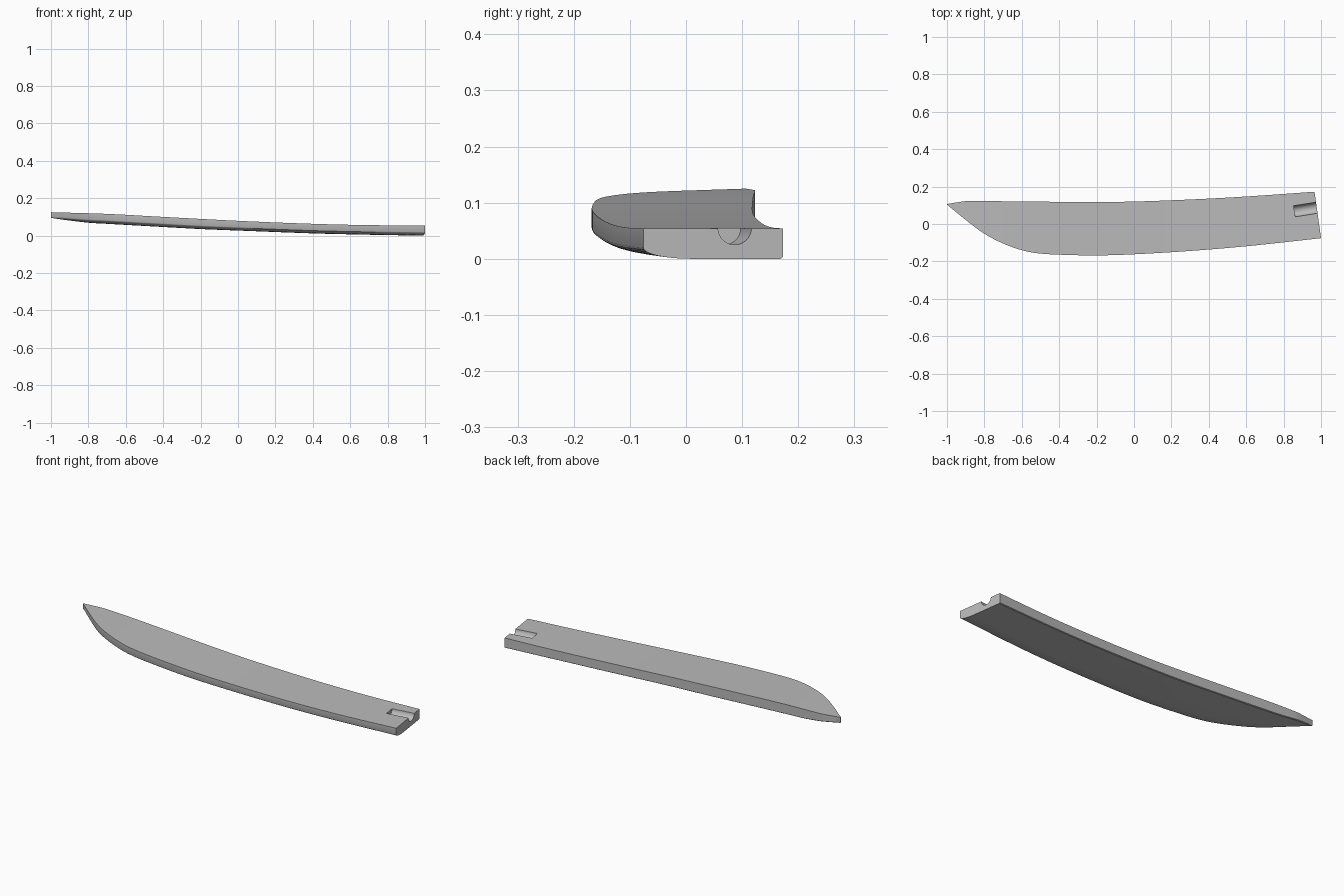
import bpy, bmesh, math

if "Cube" in bpy.data.objects:
    bpy.data.objects.remove(bpy.data.objects["Cube"])

grey = bpy.data.materials.new("plain grey")
grey.use_nodes = True
COL = (0.5, 0.5, 0.5, 1)
grey.diffuse_color = COL
grey.node_tree.nodes["Principled BSDF"].inputs["Base Color"].default_value = COL

# Outline and height curves along the blade: (x, value)
BACK = [(-1, .107), (-.95, .115), (-.89, .123), (-.6, .12), (-.2, .118), (0, .12), (.3, .131), (.6, .147), (1, .175)]
FRONT = [(-1, .104), (-.9, .022), (-.8, -.052), (-.7, -.104), (-.6, -.14), (-.52, -.156), (-.4, -.164),
         (-.2, -.168), (0, -.162), (.3, -.144), (.6, -.119), (1, -.076)]
TOP = [(-1, .125), (-.7, .116), (-.4, .1), (0, .079), (.4, .063), (.7, .056), (1, .054)]
BOTTOM = [(-1, .095), (-.95, .087), (-.8, .069), (-.7, .063), (-.4, .046), (-.2, .035), (0, .027), (.4, .012), (.7, .005), (1, 0)]


def curve(pts, x):
    """Smooth cubic interpolation through the points."""
    x = min(max(x, pts[0][0]), pts[-1][0])
    i = next(k for k in range(len(pts) - 1) if x <= pts[k + 1][0])

    def slope(k):
        a, b = pts[max(k - 1, 0)], pts[min(k + 1, len(pts) - 1)]
        return (b[1] - a[1]) / (b[0] - a[0])
    (x0, y0), (x1, y1) = pts[i], pts[i + 1]
    h = x1 - x0
    t = (x - x0) / h
    return ((2*t**3 - 3*t*t + 1) * y0 + (t**3 - 2*t*t + t) * h * slope(i)
            + (3*t*t - 2*t**3) * y1 + (t**3 - t*t) * h * slope(i + 1))


def section(u):
    """Flat top, upright edges, and a rounded lower front corner."""
    skew = .14 * max(0, u) ** 2
    yf = curve(FRONT, u)
    yb = curve(BACK, u - skew * .25)
    zt, zb = curve(TOP, u), curve(BOTTOM, u)
    wide, h = yb - yf, zt - zb
    r, rz = min(.085, wide * .4), h * .36
    pts = [(yb, zt), (yf, zt)]
    for k in range(9):
        a = math.pi / 2 * k / 8
        pts.append((yf + r * (1 - math.cos(a)), zb + rz * (1 - math.sin(a))))
    pts.append((yb - min(.004, wide * .1), zb))
    pts.append((yb, zb + .003))
    return [(u - skew * (y - yf), y, z) for y, z in pts]


# Blade body lofted from tip to root
bm = bmesh.new()
N = 64
rings = []
for i in range(N + 1):
    t = i / N
    u = -1 + 2 * (t ** 1.25)
    rings.append([bm.verts.new(p) for p in section(u)])
for a, b in zip(rings, rings[1:]):
    for k in range(len(a)):
        j = (k + 1) % len(a)
        bm.faces.new((a[k], a[j], b[j], b[k]))
bm.faces.new(rings[0])
bm.faces.new(rings[-1])
bmesh.ops.recalc_face_normals(bm, faces=bm.faces)
me = bpy.data.meshes.new("blade")
bm.to_mesh(me)
bm.free()
me.materials.append(grey)
blade = bpy.data.objects.new("blade", me)
bpy.context.collection.objects.link(blade)

# Round groove cut into the root, square to the end face
ang = math.radians(9)
L = .3
bpy.ops.mesh.primitive_cylinder_add(
    vertices=48, radius=.03, depth=L,
    location=(.858 + L / 2 * math.cos(ang), .068 + L / 2 * math.sin(ang), .055),
    rotation=(0, math.pi / 2, ang))
cutter = bpy.context.object
cutter.name = "groove_cutter"
cutter.data.materials.append(grey)
cutter.hide_render = True

bpy.ops.object.select_all(action='DESELECT')
blade.select_set(True)
bpy.context.view_layer.objects.active = blade
mod = blade.modifiers.new("groove", 'BOOLEAN')
mod.operation = 'DIFFERENCE'
mod.solver = 'EXACT'
mod.object = cutter
bpy.ops.object.modifier_apply(modifier=mod.name)
bpy.data.objects.remove(cutter)
bpy.ops.object.shade_smooth_by_angle(angle=math.radians(30))
